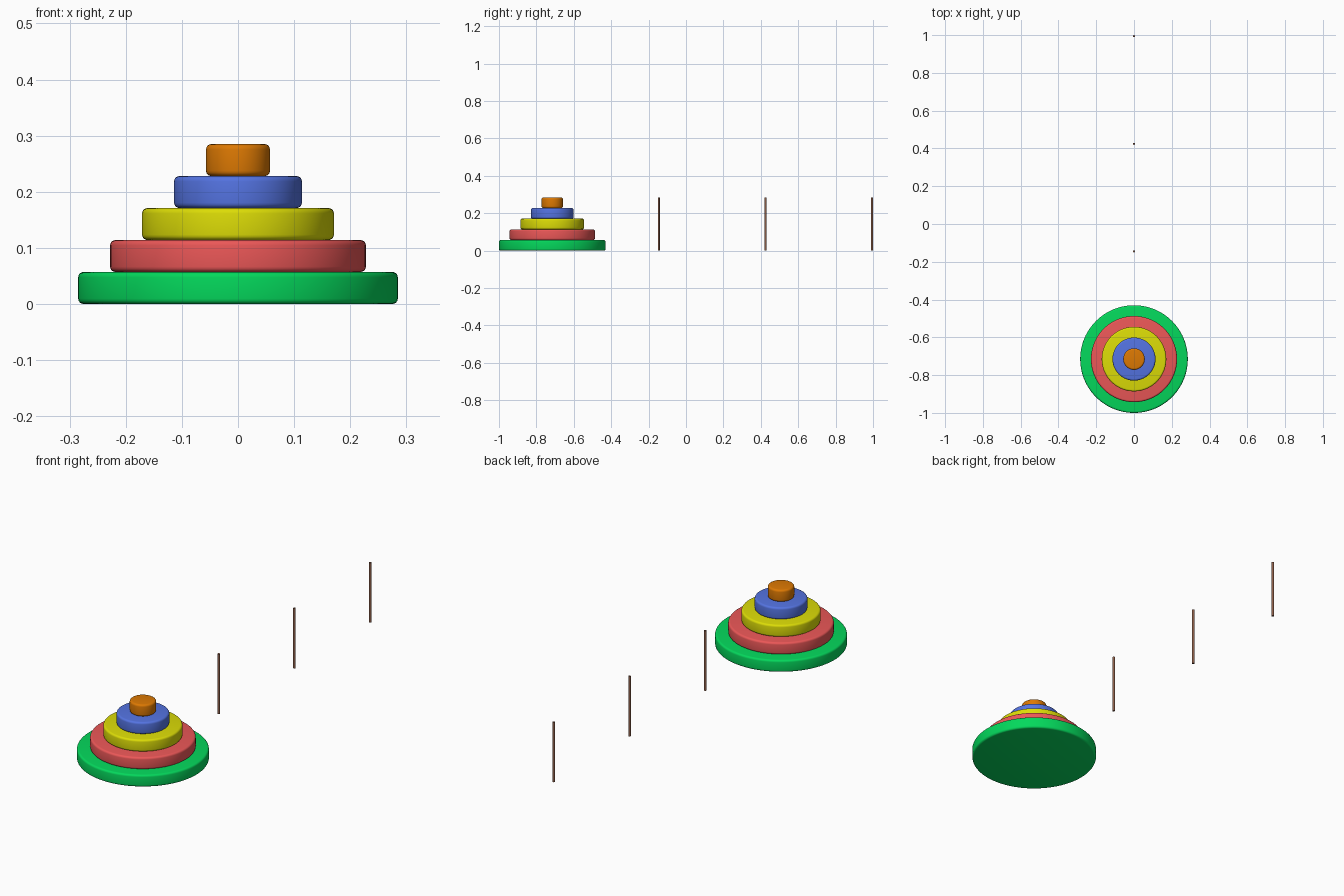
import bpy, math

if "Cube" in bpy.data.objects:
    bpy.data.objects.remove(bpy.data.objects["Cube"])

U = 2 / 35.1                  # one disc thickness
START = -1 + 5 * U            # y of the loaded peg
SPACING = 10 * U
BEVEL = 0.0095


def srgb(r, g, b):
    return tuple((c / 255) ** 2.2 for c in (r, g, b)) + (1,)


def material(name, rgb):
    m = bpy.data.materials.new(name)
    m.diffuse_color = srgb(*rgb)
    m.use_nodes = True
    m.node_tree.nodes["Principled BSDF"].inputs["Base Color"].default_value = m.diffuse_color
    return m


def cylinder(name, radius, height, y, z, sides, mat, bevel=0):
    bpy.ops.mesh.primitive_cylinder_add(
        vertices=sides, radius=radius, depth=height, location=(0, y, z + height / 2))
    ob = bpy.context.object
    ob.name = name
    ob.data.materials.append(mat)
    if bevel:
        mod = ob.modifiers.new("rounded_rim", 'BEVEL')
        mod.width = bevel
        mod.segments = 4
        mod.limit_method = 'ANGLE'
        mod.angle_limit = math.radians(40)
        bpy.ops.object.modifier_apply(modifier=mod.name)
    bpy.ops.object.shade_smooth_by_angle(angle=math.radians(35))
    return ob


# Stack of rounded discs, largest at the bottom
discs = [("green", (12, 215, 92)), ("red", (235, 88, 88)), ("yellow", (220, 220, 15)),
         ("blue", (85, 115, 225)), ("orange", (220, 120, 10))]
for i, (colour, rgb) in enumerate(discs):
    cylinder(f"{colour}_disc", (5 - i) * U, U, START, i * U, 96,
             material(f"{colour}_paint", rgb), BEVEL)

# Row of thin pegs, the first one buried in the stack
wood = material("peg_wood", (140, 95, 75))
for i in range(4):
    height = 5 * U - (0.002 if i == 0 else 0)
    cylinder(f"peg_{i + 1}", 0.1 * U, height, START + i * SPACING, 0.001 if i == 0 else 0, 24, wood)
